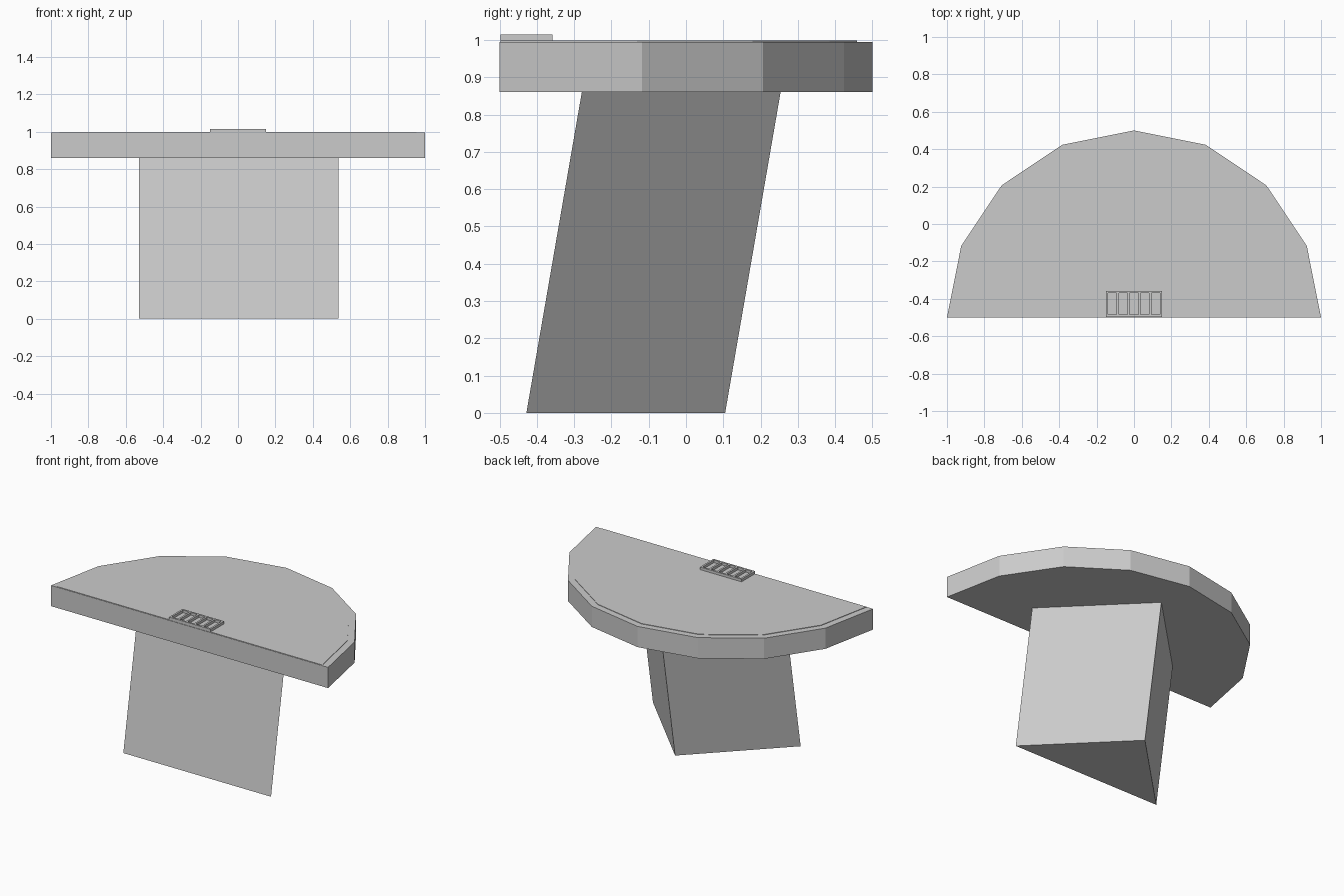
import bpy, bmesh
from math import pi, cos, sin

cube = bpy.data.objects.get("Cube")
if cube:
    bpy.data.objects.remove(cube, do_unlink=True)

grey = bpy.data.materials.new("light_grey")
grey.use_nodes = True
colour = (0.6, 0.6, 0.6, 1)
grey.diffuse_color = colour
for node in grey.node_tree.nodes:
    if node.type == 'BSDF_PRINCIPLED':
        node.inputs["Base Color"].default_value = colour


def finish(name, bm):
    bmesh.ops.recalc_face_normals(bm, faces=bm.faces)
    mesh = bpy.data.meshes.new(name)
    bm.to_mesh(mesh)
    bm.free()
    mesh.materials.append(grey)
    obj = bpy.data.objects.new(name, mesh)
    bpy.context.collection.objects.link(obj)
    return obj


def half_disc(name, radius, segments, x, y, z, height, lean=0):
    """Extruded half polygon, flat side to the front, leaning back by lean."""
    bm = bmesh.new()
    angles = [pi * i / segments for i in range(segments + 1)]
    base = bm.faces.new([bm.verts.new((x + radius * cos(a), y + radius * sin(a), z))
                         for a in angles])
    top = bmesh.ops.extrude_face_region(bm, geom=[base])["geom"]
    verts = [v for v in top if isinstance(v, bmesh.types.BMVert)]
    bmesh.ops.translate(bm, vec=(0, lean, height), verts=verts)
    return finish(name, bm)


def add_box(bm, x0, x1, y0, y1, z0, z1):
    made = bmesh.ops.create_cube(bm, size=1)["verts"]
    bmesh.ops.scale(bm, vec=(x1 - x0, y1 - y0, z1 - z0), verts=made)
    bmesh.ops.translate(bm, vec=((x0 + x1) / 2, (y0 + y1) / 2, (z0 + z1) / 2), verts=made)


# Leaning triangular pedestal
half_disc("pedestal", 0.533, 2, 0.005, -0.428, 0, 0.862, lean=0.149)

# Half-round top with a thin raised panel
half_disc("table_top", 1, 8, 0, -0.5, 0.86, 0.135)
half_disc("top_panel", 0.955, 8, 0, -0.497, 0.99, 0.008)

# Small slatted grille on the front edge
bm = bmesh.new()
half, front, back, low, high, bar = 0.15, -0.497, -0.358, 0.99, 1.015, 0.012
cells = 5
add_box(bm, -half, half, front, front + bar, low, high)
add_box(bm, -half, half, back - bar, back, low, high)
for i in range(cells + 1):
    left = -half + i * (2 * half - bar) / cells
    add_box(bm, left, left + bar, front + bar, back - bar, low, high)
finish("grille", bm)
